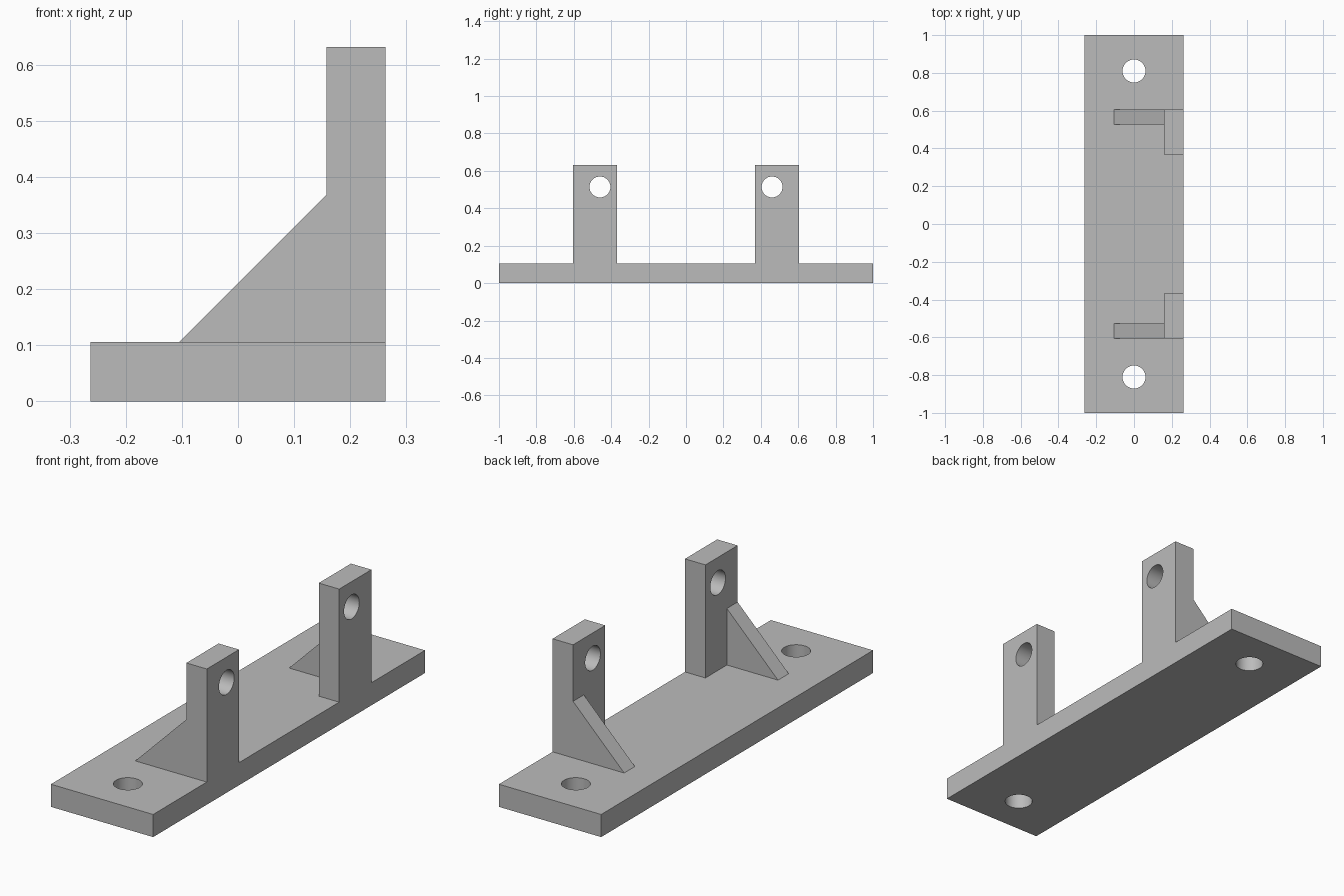
import bpy
import bmesh
import math
from mathutils import Matrix, Vector

cube = bpy.data.objects.get("Cube")
if cube:
    bpy.data.objects.remove(cube, do_unlink=True)

U = 1 / 19  # one design unit

grey = bpy.data.materials.new("mid_grey")
grey.use_nodes = True
grey.diffuse_color = (0.5, 0.5, 0.5, 1)
grey.node_tree.nodes["Principled BSDF"].inputs["Base Color"].default_value = (0.5, 0.5, 0.5, 1)


def make_object(name, bm):
    bmesh.ops.recalc_face_normals(bm, faces=bm.faces)
    mesh = bpy.data.meshes.new(name)
    bm.to_mesh(mesh)
    bm.free()
    mesh.materials.append(grey)
    obj = bpy.data.objects.new(name, mesh)
    bpy.context.collection.objects.link(obj)
    return obj


def prism(name, profile, y0, y1):
    """Extrude an (x, z) profile along y, in design units."""
    bm = bmesh.new()
    face = bm.faces.new([bm.verts.new((x * U, y0 * U, z * U)) for x, z in profile])
    out = bmesh.ops.extrude_face_region(bm, geom=[face])
    verts = [v for v in out["geom"] if isinstance(v, bmesh.types.BMVert)]
    bmesh.ops.translate(bm, verts=verts, vec=Vector((0, (y1 - y0) * U, 0)))
    return make_object(name, bm)


def drill(name, centre, radius, axis):
    bm = bmesh.new()
    turn = Matrix.Rotation(math.pi / 2, 4, 'Y') if axis == 'X' else Matrix.Identity(4)
    bmesh.ops.create_cone(bm, cap_ends=True, segments=48, radius1=radius, radius2=radius,
                          depth=6 * U, matrix=Matrix.Translation(centre) @ turn)
    obj = make_object(name, bm)
    obj.hide_render = True
    return obj


def combine(target, tool, operation):
    """Apply a boolean and discard its tool."""
    mod = target.modifiers.new(operation.lower(), 'BOOLEAN')
    mod.object, mod.operation, mod.solver = tool, operation, 'EXACT'
    bpy.context.view_layer.objects.active = target
    bpy.ops.object.modifier_apply(modifier=mod.name)
    bpy.data.objects.remove(tool, do_unlink=True)


# Base plate
bracket = prism("mounting_bracket", [(-5, 0), (5, 0), (5, 2), (-5, 2)], -19, 19)

# Upright lugs and their outer gussets, merged into the plate
post = [(3, 1), (5, 1), (5, 12), (3, 12)]
rib = [(-2, 1), (4, 1), (4, 7), (3, 7), (-2, 2)]
for s in (-1, 1):
    lug = prism("lug", post, s * 7, s * 11.5)
    combine(lug, prism("gusset", rib, s * 10, s * 11.5), 'UNION')
    combine(bracket, lug, 'UNION')

# Pin holes through the lugs, bolt holes through the plate
for s in (-1, 1):
    combine(bracket, drill("pin_hole", (4 * U, s * 0.46, 0.514), 0.056, 'X'), 'DIFFERENCE')
    combine(bracket, drill("bolt_hole", (0, s * 0.81, U), 0.061, 'Z'), 'DIFFERENCE')

# Merge flat regions, then smooth only the hole walls
bm = bmesh.new()
bm.from_mesh(bracket.data)
bmesh.ops.remove_doubles(bm, verts=bm.verts, dist=0.0001)
bmesh.ops.dissolve_limit(bm, angle_limit=math.radians(1), verts=bm.verts, edges=bm.edges)
bm.to_mesh(bracket.data)
bm.free()
bpy.ops.object.select_all(action='DESELECT')
bracket.select_set(True)
bpy.context.view_layer.objects.active = bracket
bpy.ops.object.shade_smooth_by_angle(angle=math.radians(30))
